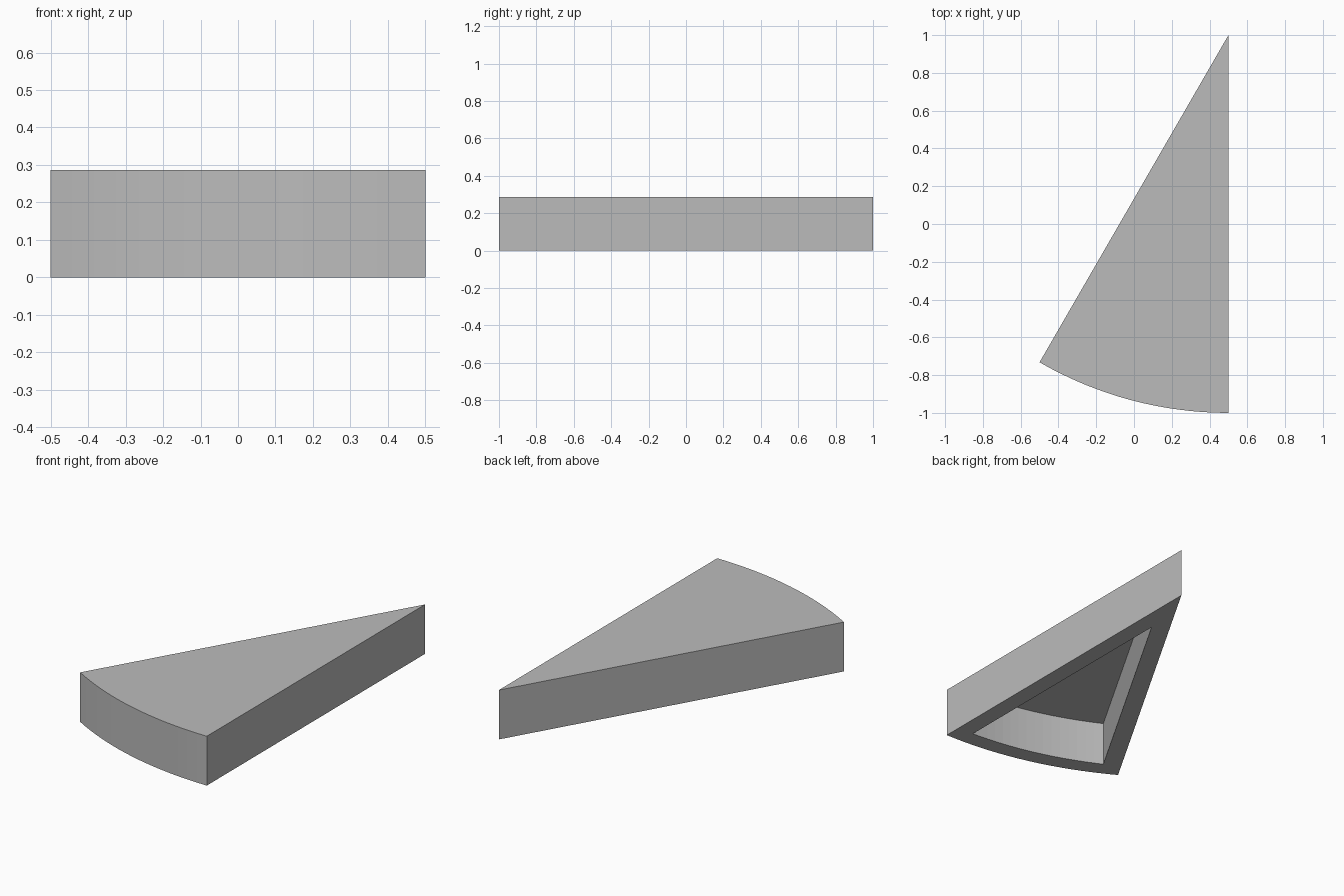
import bpy, bmesh
from math import sin, cos, asin, radians

cube = bpy.data.objects.get("Cube")
if cube:
    bpy.data.objects.remove(cube, do_unlink=True)

RADIUS, HEIGHT = 2.0, 0.286
WALL, DEPTH = 0.1, 0.257
ANGLE = radians(30)
SEGMENTS = 16


def wedge_outline(inset):
    """Sector outline: apex, then the arc, offset inwards by inset."""
    half = ANGLE / 2
    points = [(0.5 - inset, 1 - inset * cos(half) / sin(half))]
    r = RADIUS - inset
    margin = asin(inset / r)
    for i in range(SEGMENTS + 1):
        a = margin + (ANGLE - 2 * margin) * i / SEGMENTS
        points.append((0.5 - r * sin(a), 1 - r * cos(a)))
    return points


# Closed top, outer walls, bottom rim, inner walls, recessed ceiling
bm = bmesh.new()
levels = [(0, HEIGHT), (0, 0), (WALL, 0), (WALL, DEPTH)]
rings = [[bm.verts.new((x, y, z)) for x, y in wedge_outline(inset)]
         for inset, z in levels]
for upper, lower in zip(rings, rings[1:]):
    for i in range(len(upper)):
        j = (i + 1) % len(upper)
        bm.faces.new((upper[i], upper[j], lower[j], lower[i]))
bm.faces.new(rings[0])
bm.faces.new(rings[-1])
bmesh.ops.recalc_face_normals(bm, faces=bm.faces)

mesh = bpy.data.meshes.new("hollow_wedge_tile")
bm.to_mesh(mesh)
bm.free()
wedge = bpy.data.objects.new("hollow_wedge_tile", mesh)
bpy.context.collection.objects.link(wedge)

# Plain grey finish
grey = bpy.data.materials.new("plain_grey")
grey.use_nodes = True
colour = (0.5, 0.5, 0.5, 1)
grey.diffuse_color = colour
grey.node_tree.nodes["Principled BSDF"].inputs["Base Color"].default_value = colour
mesh.materials.append(grey)
